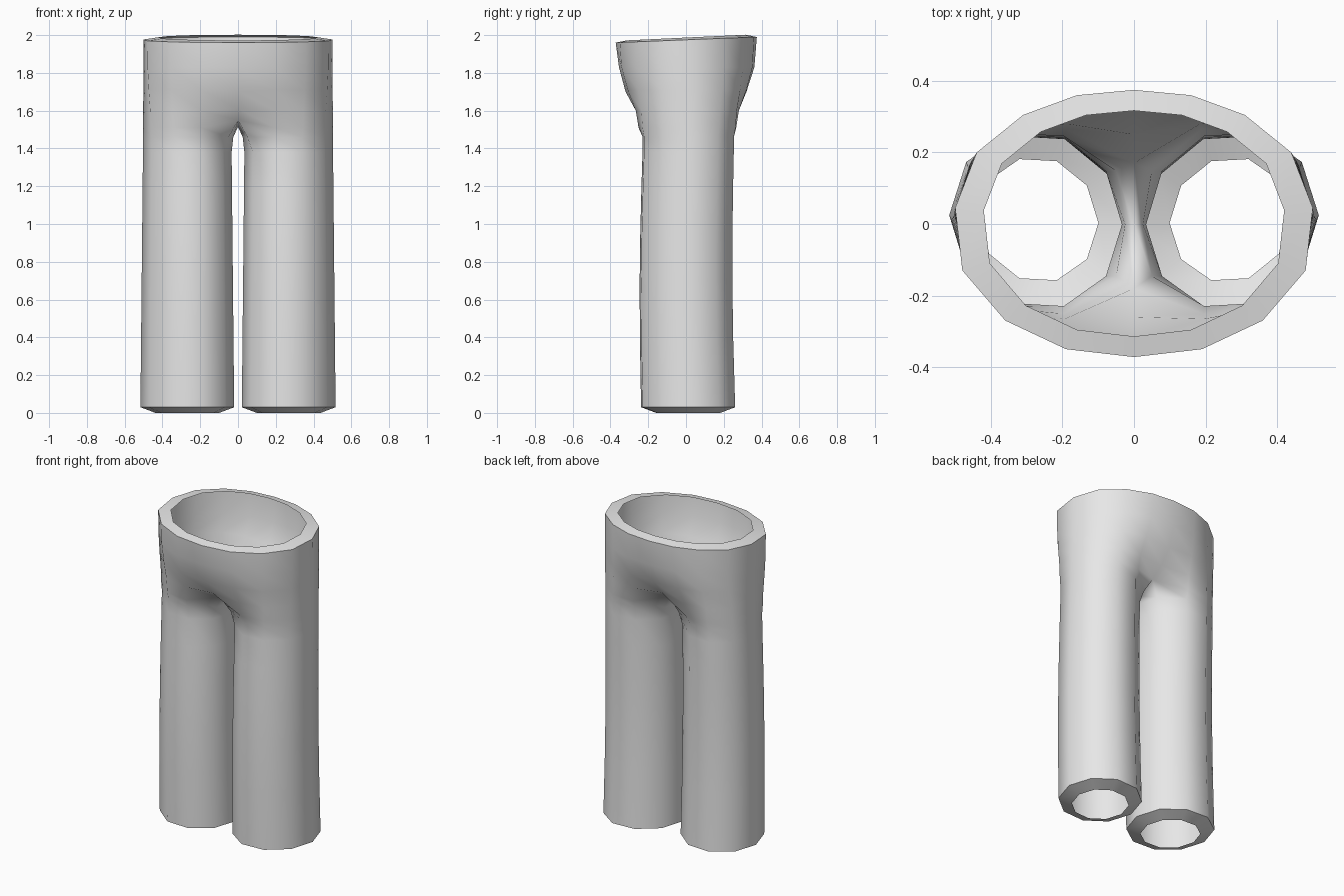
import bpy, bmesh, math
from mathutils import Vector

if "Cube" in bpy.data.objects:
    bpy.data.objects.remove(bpy.data.objects["Cube"])

# Half of the waistband outline, from back centre round the side to front centre
WAIST = [(0, .375), (.16, .36), (.31, .305), (.44, .20), (.50, .045),
         (.48, -.13), (.36, -.27), (.19, -.35), (0, -.372)]
N = len(WAIST)


def leg_outline(z):
    """Ten-sided leg section: back, side and front points, then the inseam point."""
    k = min(z / 1.4, 1)
    inner, outer = .02 + .014 * k, .517 - .014 * k
    cx, rx = (inner + outer) / 2, (outer - inner) / 2
    cy = .012 - .012 * math.sin(k * math.pi)
    angles = [144 - 36 * i for i in range(10)]
    return [Vector((cx + rx * math.cos(math.radians(a)),
                    cy + (.258 - .008 * k) * math.sin(math.radians(a + 3)), z))
            for a in angles]


def hip_outline(z, t, back, front, zc):
    """Open half section of the hips; t blends from leg (0) to waist (1)."""
    pts = []
    for w, l in zip(WAIST, leg_outline(1.4)):
        p = l.lerp(Vector((w[0], w[1], z)), t)
        p.z = z
        pts.append(p)
    pts[0] = Vector((0, back, zc))
    pts[-1] = Vector((0, front, zc))
    return pts


def rim(inset_x, inset_y, lift):
    """Waistband edge, a little higher at the back than at the front."""
    return [Vector((x * inset_x, y * inset_y, 1.975 + .04 * y + lift))
            for x, y in WAIST]


bm = bmesh.new()
for side in (1, -1):
    def ring(points):
        return [bm.verts.new((p.x * side, p.y, p.z)) for p in points]

    def bridge(a, b, closed):
        n = len(a)
        for i in range(n if closed else n - 1):
            j = (i + 1) % n
            quad = [a[i], b[i], b[j], a[j]]
            bm.faces.new(quad if side < 0 else quad[::-1])

    # Waistband fold and hips
    hips = [ring(rim(.84, .845, .012)), ring(rim(1, 1, 0)),
            ring(hip_outline(1.83, .93, .362, -.355, 1.83)),
            ring(hip_outline(1.71, .65, .32, -.32, 1.70)),
            ring(hip_outline(1.60, .30, .25, -.26, 1.61)),
            ring(hip_outline(1.51, .18, .17, -.18, 1.55))]
    for a, b in zip(hips, hips[1:]):
        bridge(a, b, False)

    # Crotch closes the leg section with one inseam point
    top = hips[-1] + [bm.verts.new((0, 0, 1.515))]
    leg = [top]
    near = leg_outline(1.46)
    for i, x in ((0, .05), (8, .05), (9, .025)):
        near[i].x = x
    leg.append(ring(near))
    # Leg tube and turned-in hem
    for z in (1.38, 1.2, .95, .7, .4, .03):
        leg.append(ring(leg_outline(z)))
    centre = Vector((.268, .014, 0))
    hem = []
    for p in leg_outline(.03):
        q = centre + (p - centre) * .68
        q.z = 0
        hem.append(q)
    leg.append(ring(hem))
    for a, b in zip(leg, leg[1:]):
        bridge(a, b, True)

bmesh.ops.remove_doubles(bm, verts=bm.verts, dist=.0005)
bm.normal_update()
probe = max(bm.faces, key=lambda f: f.calc_center_median().x)
if probe.normal.x < 0:
    bmesh.ops.reverse_faces(bm, faces=bm.faces)

# Smooth cloth, with crisp folds at the waistband and hems
folds = {f for f in bm.faces if any(v.is_boundary for v in f.verts)}
for f in bm.faces:
    f.smooth = True
for e in bm.edges:
    if sum(f in folds for f in e.link_faces) == 1 and len(e.link_faces) == 2:
        e.smooth = False

mesh = bpy.data.meshes.new("trousers")
bm.to_mesh(mesh)
bm.free()
trousers = bpy.data.objects.new("trousers", mesh)
bpy.context.collection.objects.link(trousers)

cloth = bpy.data.materials.new("light grey cloth")
cloth.diffuse_color = (.8, .8, .8, 1)
cloth.use_nodes = True
cloth.node_tree.nodes["Principled BSDF"].inputs["Base Color"].default_value = cloth.diffuse_color
mesh.materials.append(cloth)
